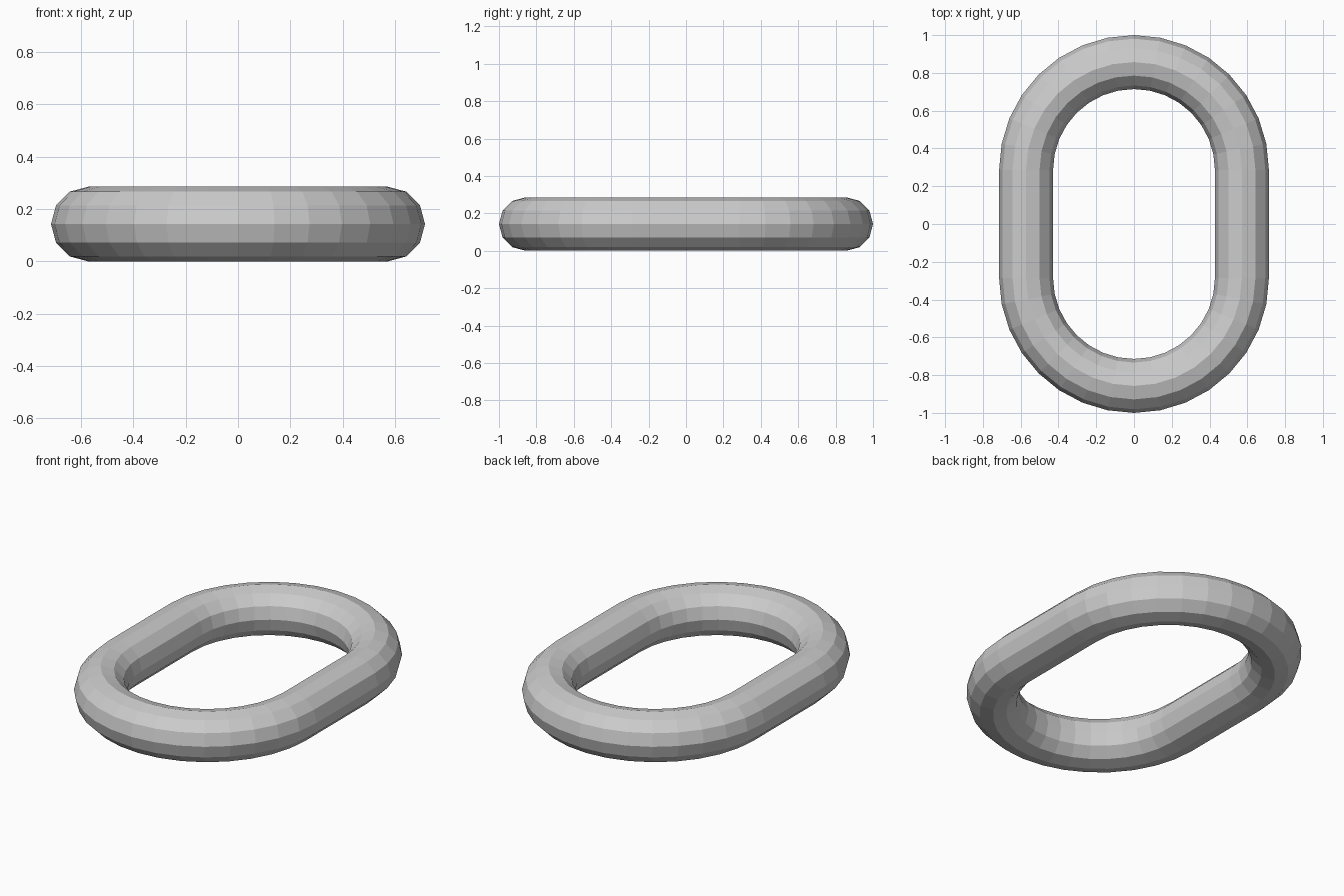
import bpy, bmesh
from math import sin, cos, pi

if "Cube" in bpy.data.objects:
    bpy.data.objects.remove(bpy.data.objects["Cube"])

TUBE = 1 / 7          # radius of the round bar
BEND = 4 / 7          # radius of each end bend
HALF = 2 / 7          # half length of the straight sides
SIDES, STEPS = 12, 16

# Centre path: two half-circle bends joined by straight sides
path = []
for end in (0, 1):
    for i in range(STEPS + 1):
        path.append((end * pi + pi * i / STEPS, HALF * (1 - 2 * end)))

# Sweep the 12-sided bar section around the path
bm = bmesh.new()
rings = []
for a, shift in path:
    ring = []
    for k in range(SIDES):
        t = 2 * pi * k / SIDES
        r = BEND + TUBE * cos(t)
        ring.append(bm.verts.new((r * cos(a), r * sin(a) + shift, TUBE + TUBE * sin(t))))
    rings.append(ring)
for i, ring in enumerate(rings):
    nxt = rings[(i + 1) % len(rings)]
    for k in range(SIDES):
        m = (k + 1) % SIDES
        bm.faces.new((ring[k], nxt[k], nxt[m], ring[m]))
bmesh.ops.recalc_face_normals(bm, faces=bm.faces)

mesh = bpy.data.meshes.new("chain_link")
bm.to_mesh(mesh)
bm.free()
bpy.context.collection.objects.link(bpy.data.objects.new("chain_link", mesh))
